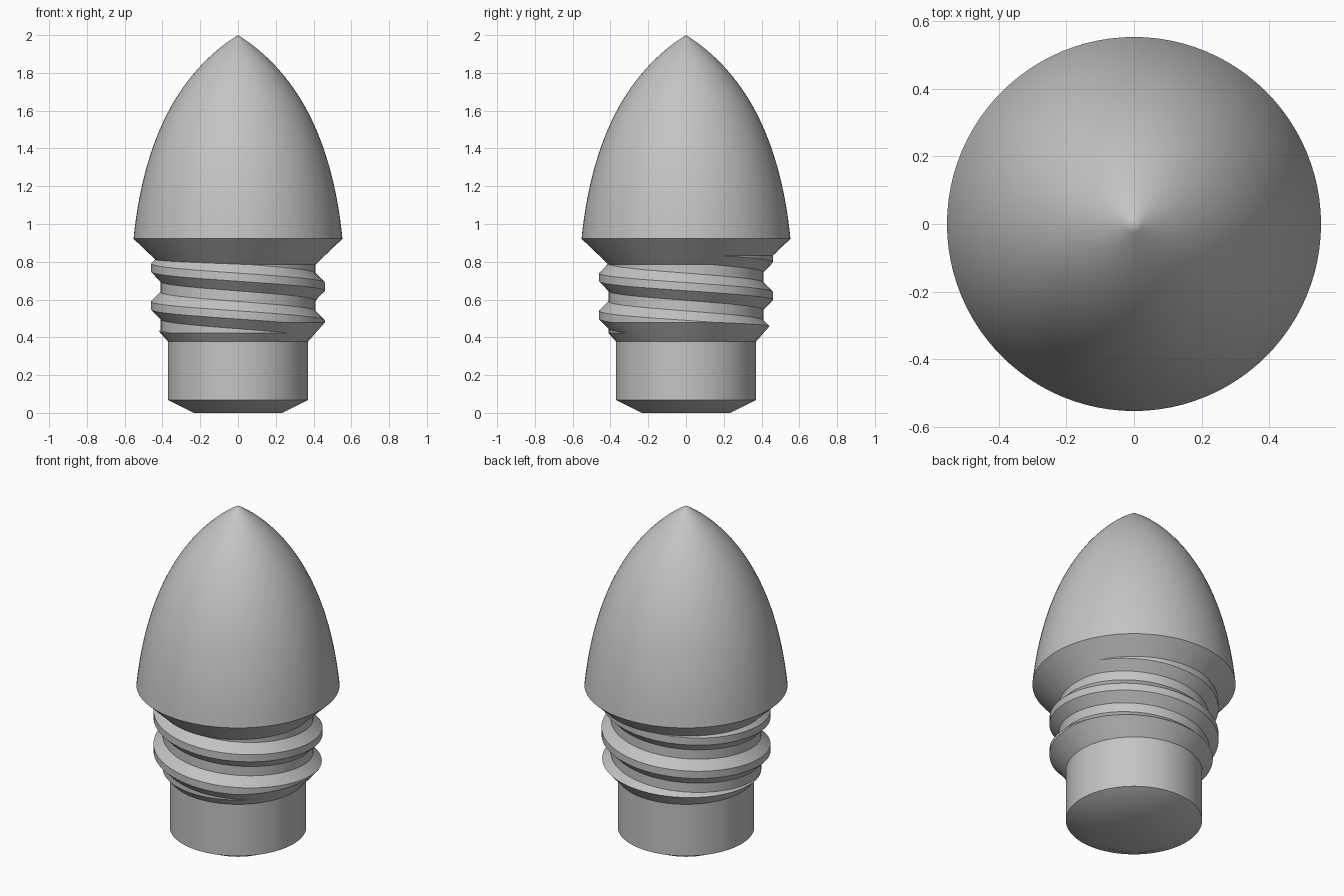
import bpy, bmesh, math
from mathutils import Vector

default = bpy.data.objects.get("Cube")
if default:
    bpy.data.objects.remove(default, do_unlink=True)

SEGMENTS = 96

grey = bpy.data.materials.new("plain_grey")
grey.use_nodes = True
colour = (0.55, 0.55, 0.55, 1)
grey.diffuse_color = colour
grey.node_tree.nodes["Principled BSDF"].inputs["Base Color"].default_value = colour


def make_object(name, bm):
    bmesh.ops.recalc_face_normals(bm, faces=bm.faces)
    mesh = bpy.data.meshes.new(name)
    bm.to_mesh(mesh)
    bm.free()
    mesh.materials.append(grey)
    obj = bpy.data.objects.new(name, mesh)
    bpy.context.collection.objects.link(obj)
    return obj


def ring(bm, r, z):
    if r < 1e-5:
        return [bm.verts.new((0, 0, z))]
    steps = (math.tau * i / SEGMENTS for i in range(SEGMENTS))
    return [bm.verts.new((r * math.cos(a), r * math.sin(a), z)) for a in steps]


def revolve(name, profile):
    """Closed solid of revolution from (radius, height) points, bottom to top."""
    bm = bmesh.new()
    rings = [ring(bm, r, z) for r, z in profile]
    for low, high in zip(rings, rings[1:]):
        for i in range(SEGMENTS):
            j = (i + 1) % SEGMENTS
            if len(high) == 1:
                bm.faces.new((low[i], low[j], high[0]))
            else:
                bm.faces.new((low[i], low[j], high[j], high[i]))
    for end in (rings[0], rings[-1]):
        if len(end) > 1:
            bm.faces.new(end)
    return make_object(name, bm)


def combine(target, other, operation):
    """Apply a boolean to target and discard the other solid."""
    other.hide_render = True
    mod = target.modifiers.new(operation.lower(), "BOOLEAN")
    mod.operation = operation
    mod.solver = "EXACT"
    mod.object = other
    bpy.ops.object.select_all(action="DESELECT")
    target.select_set(True)
    bpy.context.view_layer.objects.active = target
    bpy.ops.object.modifier_apply(modifier=mod.name)
    bpy.data.objects.remove(other, do_unlink=True)


def curve(start, control, end, count):
    """Quadratic curve from start to end, bent towards control."""
    a, b, c = Vector(start), Vector(control), Vector(end)
    pts = []
    for i in range(count):
        t = i / count
        pts.append(tuple(a * (1 - t) ** 2 + b * (2 * t * (1 - t)) + c * t * t))
    return pts + [end]


# Body: core column, flared collar and pointed nose
nose = curve((0.553, 0.922), (0.475, 1.703), (0, 2), 36)
body = revolve("threaded_body", [(0.41, -0.1), (0.41, 0.785)] + nose)

# Screw thread: trapezoid section swept down a helix
PITCH, TOP, TURNS = 0.2, 0.87, 2.75
section = [(0.39, -0.095), (0.46, -0.023), (0.46, 0.02), (0.39, 0.09)]
bm = bmesh.new()
slices = []
for i in range(int(SEGMENTS * TURNS) + 1):
    turn = i / SEGMENTS
    a = turn * math.tau
    slices.append([bm.verts.new((r * math.cos(a), r * math.sin(a), TOP - PITCH * turn + h))
                   for r, h in section])
for s, t in zip(slices, slices[1:]):
    for k in range(len(section)):
        n = (k + 1) % len(section)
        bm.faces.new((s[k], s[n], t[n], t[k]))
bm.faces.new(slices[0])
bm.faces.new(slices[-1])
combine(body, make_object("thread", bm), "UNION")

# Turn down the lower end: chamfered plug and a cone that trims the thread
plug = [(0.235, 0), (0.371, 0.068), (0.371, 0.378)]
blank = revolve("turning_blank", plug + [(0.6, 0.638), (0.6, 2.1)])
combine(body, blank, "INTERSECT")
bpy.ops.object.shade_smooth_by_angle(angle=math.radians(30))
